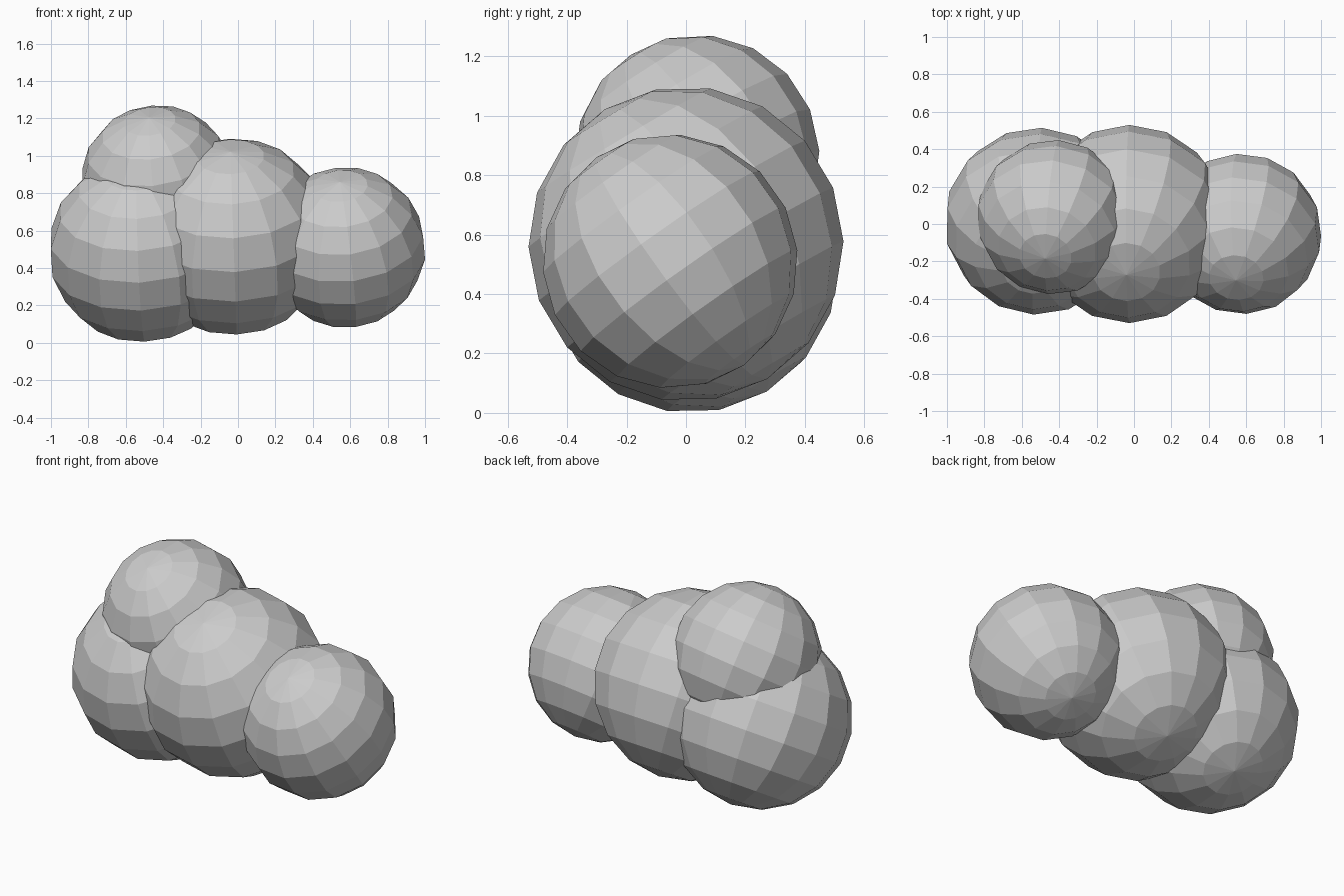
import bpy
from math import radians

if "Cube" in bpy.data.objects:
    bpy.data.objects.remove(bpy.data.objects["Cube"])

# Low-poly cloud: four overlapping flat-shaded spheres, poles tilted forward
# name: centre, radius, rotation in degrees
PUFFS = {
    "left_puff": ((-0.515, 0.015, 0.50), 0.50, (31, -2, -2.5)),
    "middle_puff": ((-0.025, 0.0, 0.568), 0.53, (31, -2, 0)),
    "right_puff": ((0.575, -0.053, 0.51), 0.43, (35, -7, 3)),
    "top_puff": ((-0.43, 0.037, 0.86), 0.413, (33, -5, -4)),
}

for name, (centre, radius, tilt) in PUFFS.items():
    bpy.ops.mesh.primitive_uv_sphere_add(
        segments=14, ring_count=9, radius=radius, location=centre,
        rotation=[radians(a) for a in tilt])
    puff = bpy.context.object
    puff.name = name
    bpy.ops.object.shade_flat()
